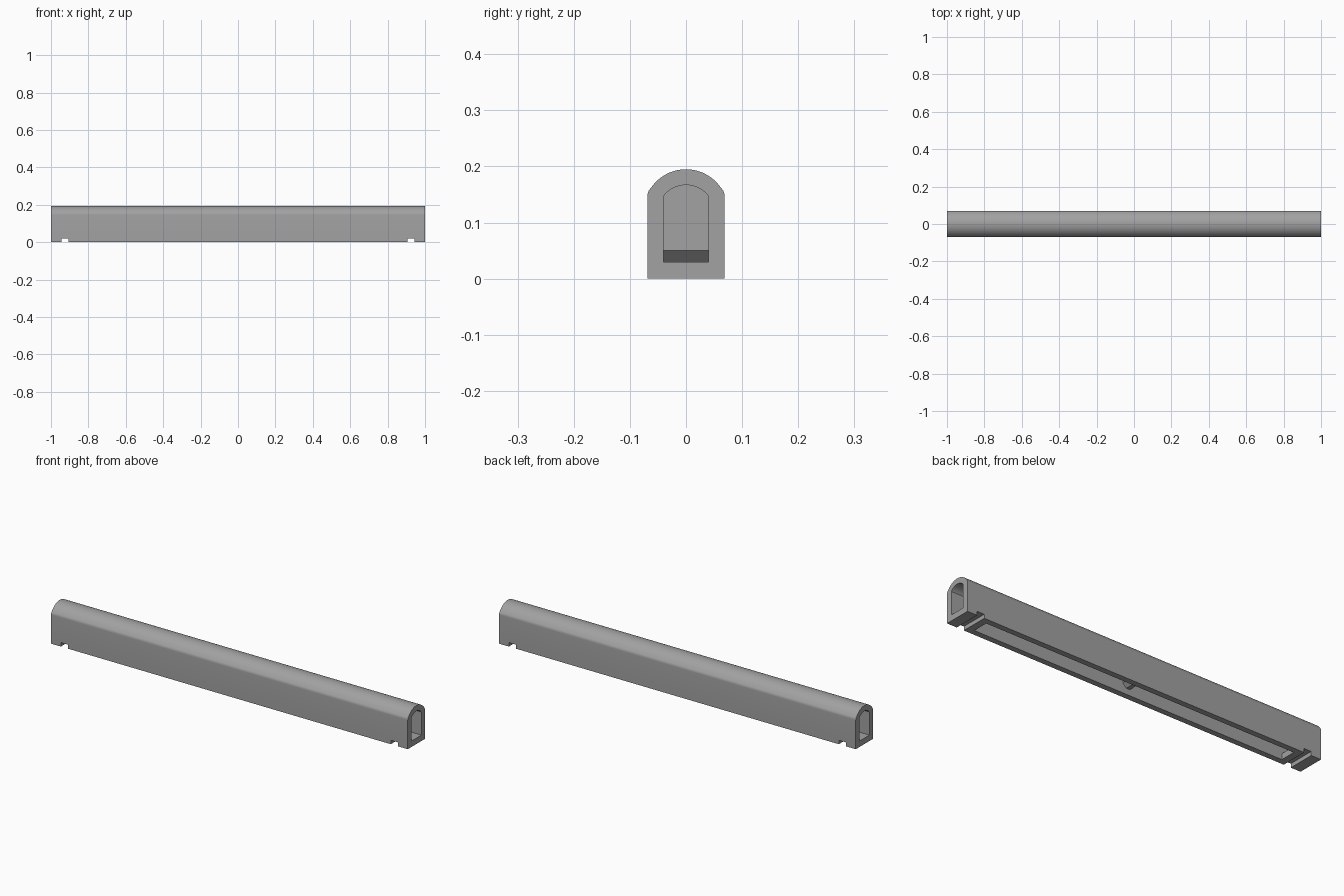
import bpy, bmesh, math

if "Cube" in bpy.data.objects:
    bpy.data.objects.remove(bpy.data.objects["Cube"])

grey = bpy.data.materials.new("mid_grey")
grey.diffuse_color = (0.36, 0.36, 0.36, 1)
grey.use_nodes = True
grey.node_tree.nodes["Principled BSDF"].inputs["Base Color"].default_value = grey.diffuse_color


def extrude(name, profile, axis, a, b):
    """Prism from a closed 2D profile, along x (profile is y,z) or y (profile is x,z)."""
    bm = bmesh.new()
    place = (lambda p, t: (t, p[0], p[1])) if axis == "x" else (lambda p, t: (p[0], t, p[1]))
    ends = [[bm.verts.new(place(p, t)) for p in profile] for t in (a, b)]
    n = len(profile)
    bm.faces.new(ends[0])
    bm.faces.new(ends[1])
    for i in range(n):
        j = (i + 1) % n
        bm.faces.new((ends[0][i], ends[0][j], ends[1][j], ends[1][i]))
    bmesh.ops.recalc_face_normals(bm, faces=bm.faces)
    mesh = bpy.data.meshes.new(name)
    bm.to_mesh(mesh)
    bm.free()
    mesh.materials.append(grey)
    ob = bpy.data.objects.new(name, mesh)
    bpy.context.collection.objects.link(ob)
    return ob


def arch(half, bottom, radius, centre, reach, shoulder=(), steps=24):
    """Straight-sided profile with a circular crown."""
    lim = math.asin(reach / radius)
    crown = [(radius * math.sin(lim - 2 * lim * i / steps),
              centre + radius * math.cos(lim - 2 * lim * i / steps)) for i in range(steps + 1)]
    right = [(half, bottom)] + list(shoulder)
    left = [(-y, z) for y, z in reversed(right)]
    return right + crown + left


def box(name, x0, x1, y0, y1, z0, z1):
    return extrude(name, [(x0, z0), (x1, z0), (x1, z1), (x0, z1)], "y", y0, y1)


# Arched housing
body = extrude("housing", arch(0.069, 0, 0.0754, 0.1196, 0.0625,
               [(0.069, 0.146), (0.0685, 0.151), (0.0665, 0.157)]), "x", -1, 1)

# Lengthwise bore, bottom slot and the two cross notches
cutters = [
    extrude("bore_cutter", arch(0.04, 0.03, 0.05, 0.117, 0.04), "x", -1.1, 1.1),
    box("slot_cutter", -0.87, 0.87, -0.04, 0.04, -0.05, 0.06),
]
for side in (-1, 1):
    cutters.append(box("notch_cutter", side * 0.925 - 0.02, side * 0.925 + 0.02,
                       -0.2, 0.2, -0.05, 0.02))
for c in cutters:
    mod = body.modifiers.new(c.name, "BOOLEAN")
    mod.operation = "DIFFERENCE"
    mod.solver = "EXACT"
    mod.object = c

# Apply the cuts and remove the cutters
bpy.context.view_layer.objects.active = body
body.select_set(True)
for m in list(body.modifiers):
    bpy.ops.object.modifier_apply(modifier=m.name)
for c in cutters:
    bpy.data.objects.remove(c, do_unlink=True)
bpy.ops.object.shade_smooth_by_angle(angle=math.radians(30))

# Dividing wall inside the bore, tapered at its lower edge
extrude("dividing_wall", [(-0.01, 0.03), (0.01, 0.03), (0.03, 0.05), (0.03, 0.16),
                          (-0.03, 0.16), (-0.03, 0.05)], "y", -0.041, 0.041)
# Crown of the dividing wall
extrude("dividing_wall_crown", arch(0.041, 0.14, 0.051, 0.117, 0.041), "x", -0.03, 0.03)
